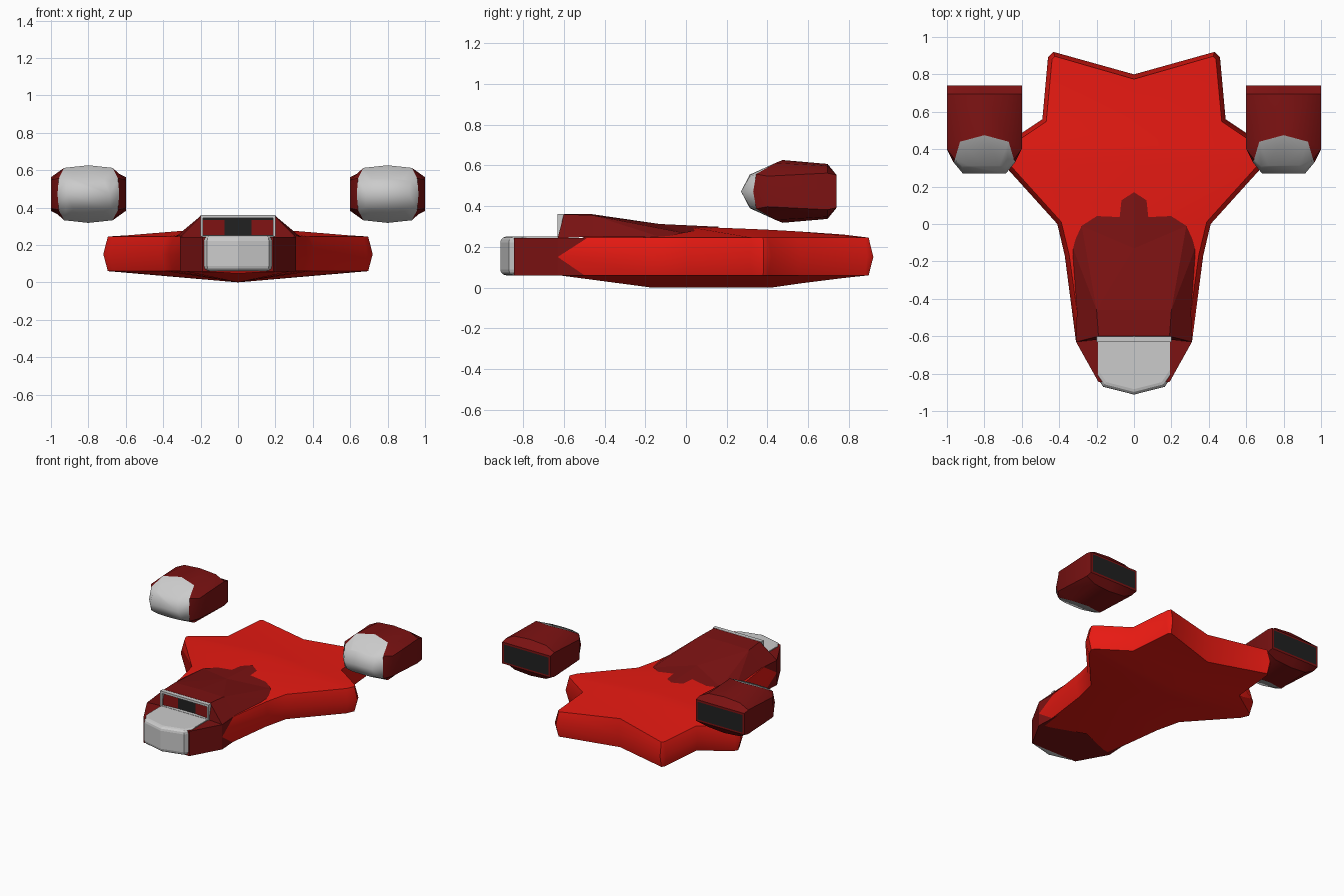
import bpy, bmesh, math
from mathutils import Vector

if "Cube" in bpy.data.objects:
    bpy.data.objects.remove(bpy.data.objects["Cube"])


def material(name, rgb):
    m = bpy.data.materials.new(name)
    m.diffuse_color = (*rgb, 1)
    m.use_nodes = True
    m.node_tree.nodes["Principled BSDF"].inputs["Base Color"].default_value = m.diffuse_color
    return m


RED = material("red_paint", (0.8, 0.01, 0.006))
DARK = material("dark_red_paint", (0.2, 0.006, 0.006))
BLACK = material("black_glass", (0.015, 0.015, 0.015))


def build(name, verts, faces, mat=None, mirror=True, smooth=None):
    """Mesh object in world coordinates, optionally mirrored across x."""
    bm = bmesh.new()
    vs = [bm.verts.new(v) for v in verts]
    for f in faces:
        bm.faces.new([vs[i] for i in f])
    bmesh.ops.remove_doubles(bm, verts=bm.verts, dist=0.0005)
    bmesh.ops.recalc_face_normals(bm, faces=bm.faces)
    me = bpy.data.meshes.new(name)
    bm.to_mesh(me)
    bm.free()
    ob = bpy.data.objects.new(name, me)
    bpy.context.collection.objects.link(ob)
    if mat:
        me.materials.append(mat)
    if smooth:
        bpy.ops.object.select_all(action='DESELECT')
        ob.select_set(True)
        bpy.context.view_layer.objects.active = ob
        bpy.ops.object.shade_smooth_by_angle(angle=math.radians(smooth))
    if mirror:
        ob.modifiers.new("mirror", 'MIRROR').merge_threshold = 0.001
    return ob


def strips(rows, cols, closed=False):
    """Quads joining consecutive rows of a point grid."""
    n = cols if closed else cols - 1
    return [(r * cols + c, r * cols + (c + 1) % cols,
             (r + 1) * cols + (c + 1) % cols, (r + 1) * cols + c)
            for r in range(rows - 1) for c in range(n)]


def prism(outline, z0, z1):
    n = len(outline)
    verts = [(x, y, z) for z in (z0, z1) for x, y in outline]
    return verts, strips(2, n, True) + [tuple(range(n)), tuple(range(n, 2 * n))]


# Hull: half outline from the tail notch to the nose, with the centreline
# heights (y, bottom, top) each point fans in to
outline = [(0, .80), (.43, .92), (.46, .89), (.49, .56), (.70, .42), (.72, .38),
           (.69, .31), (.41, 0), (.37, -.17), (.31, -.63)]
centre = [(.775, .047, .26)] * 3 + [(.56, .02, .275), (.42, 0, .283), (.38, 0, .285),
          (.31, 0, .288), (0, 0, .30), (-.17, 0, .30), (-.50, .05, .25)]
path = [Vector((-.43, .92))] + [Vector(p) for p in outline] + [Vector((.22, -.84))]
hull = []
for i, (cy, zb, zt) in enumerate(centre):
    a, p, b = path[i:i + 3]
    d = (p - a).normalized() + (b - p).normalized()
    q = p + Vector((d.y, -d.x)).normalized() * .024
    if i == 0:
        q.x = 0
    top = Vector((.30, -.50)) if i == 9 else q
    hull += [(0, cy, zb), (q.x, q.y, .06), (p.x, p.y, .15), (top.x, top.y, .245), (0, cy, zt)]
build("hull", hull, strips(10, 5) + [tuple(range(45, 50))], RED, smooth=50)

# Dark nose section with grey snout
build("nose_sides", *prism([(-.30, -.44), (-.31, -.63), (-.19, -.845),
                            (.19, -.845), (.31, -.63), (.30, -.44)], .058, .243),
      DARK, mirror=False)
snout = build("snout", *prism([(-.192, -.59), (-.192, -.83), (-.165, -.87), (0, -.912),
                               (.165, -.87), (.192, -.83), (.192, -.59)], .06, .25),
              mirror=False)
bm = bmesh.new()
bm.from_mesh(snout.data)
front = [e for e in bm.edges if all(v.co.y < -.82 for v in e.verts)
         and abs(e.verts[0].co.z - e.verts[1].co.z) < .01]
bmesh.ops.bevel(bm, geom=front, offset=.028, segments=3, profile=.5, affect='EDGES')
bm.to_mesh(snout.data)
bm.free()

# Cockpit hood: faceted half
hood = [(0, -.60, .36), (.19, -.60, .36), (0, -.46, .36), (.20, -.46, .355),
        (0, -.13, .312), (.28, -.01, .268), (0, .17, .298), (.33, -.12, .246),
        (.305, -.46, .25), (.31, -.63, .242), (0, -.60, .24)]
build("hood", hood, [(0, 1, 3, 2), (2, 3, 4), (3, 5, 4), (4, 5, 6), (3, 7, 5),
                     (3, 8, 7), (1, 9, 8, 3), (0, 10, 9, 1)], DARK)

# Windshield frame and glass
frame = []
for y, x, z0, z1 in [(-.602, .20, .245, .36), (-.632, .20, .245, .36),
                     (-.632, .186, .252, .343), (-.606, .186, .252, .343)]:
    frame += [(-x, y, z0), (x, y, z0), (x, y, z1), (-x, y, z1)]
build("windshield_frame", frame, strips(4, 4, True), mirror=False)
build("windshield_glass", [(-.188, -.607, .25), (.188, -.607, .25),
                           (.188, -.607, .345), (-.188, -.607, .345)],
      [(0, 1, 2, 3)], BLACK, mirror=False)


# Engine pods: lofted 12-sided rings, each given by its upper right quarter
def ring(quarter):
    a, b, c, d = quarter
    signs = [(a, 1, 1), (b, 1, 1), (c, 1, 1), (d, 1, 1), (c, -1, 1), (b, -1, 1),
             (a, -1, 1), (b, -1, -1), (c, -1, -1), (d, 1, -1), (c, 1, -1), (b, 1, -1)]
    return [(.8 + sx * p[0], p[1], .472 + sz * p[2]) for p, sx, sz in signs]


rear = [(.2, .74, 0), (.2, .74, .08), (.13, .74, .08), (0, .74, .08)]
back = [(.2, .695, 0), (.2, .695, .09), (.13, .695, .125), (0, .695, .135)]
middle = [(.2, .40, 0), (.2, .40, .075), (.13, .44, .14), (0, .475, .154)]
seam = [(.165, .33, 0), (.158, .345, .085), (.13, .44, .14), (0, .475, .154)]
tip = [(.115, .27, 0), (.12, .31, .07), (.08, .312, .08), (0, .312, .082)]
body = [v for q in (rear, back, middle, seam) for v in ring(q)]
build("engine_pod", body, strips(4, 12, True) + [tuple(range(12))], DARK, smooth=35)
build("engine_pod_nose", ring(seam) + ring(tip),
      strips(2, 12, True) + [tuple(range(12, 19)), tuple(range(18, 24)) + (12,)], smooth=60)
build("engine_exhaust", [(.8 + x, .742, .472 + z) for x, z in
                         ((-.185, -.066), (.185, -.066), (.185, .066), (-.185, .066))],
      [(3, 2, 1, 0)], BLACK)
